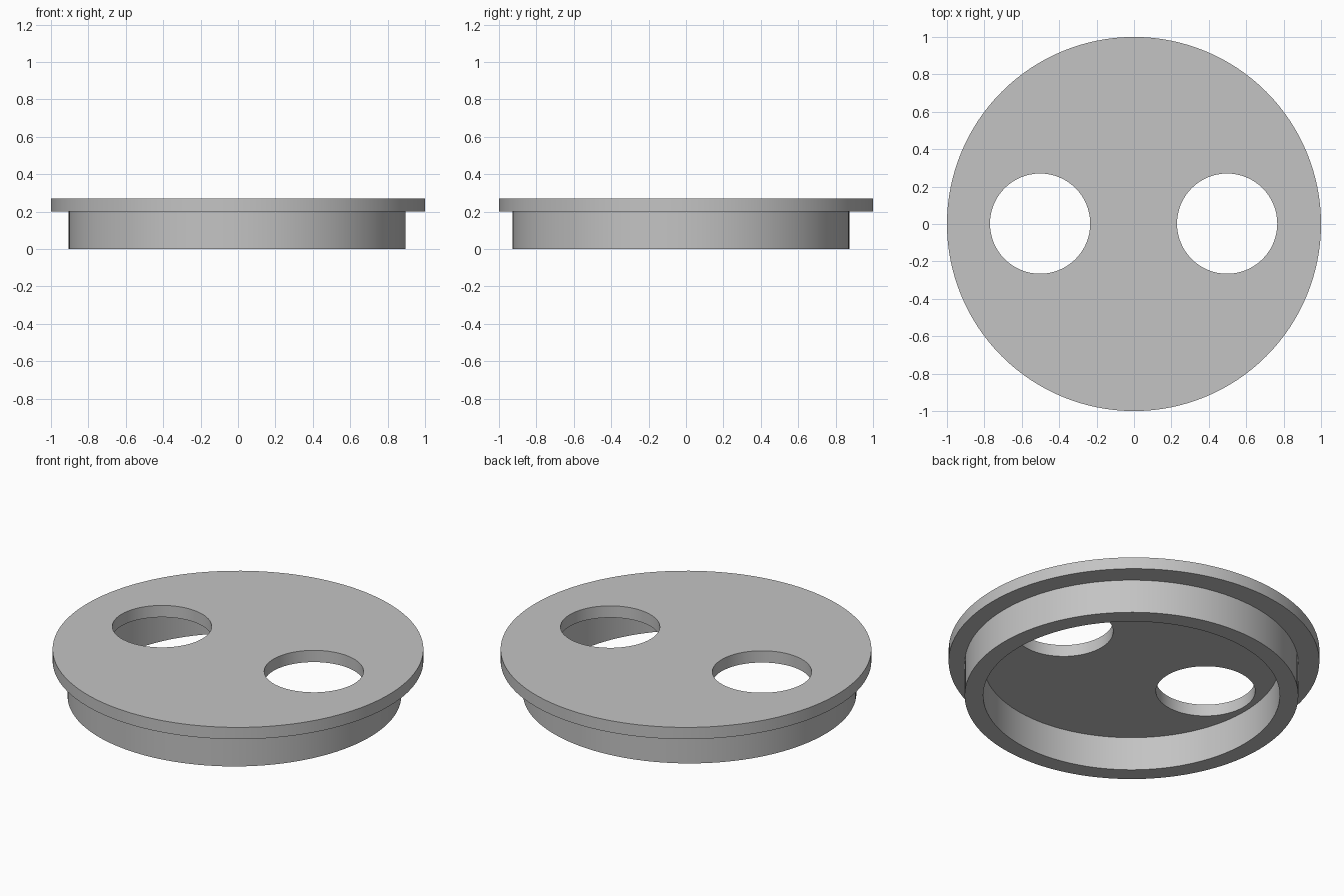
import bpy, bmesh, math
from mathutils import Matrix, Vector

cube = bpy.data.objects.get("Cube")
if cube:
    bpy.data.objects.remove(cube, do_unlink=True)

grey = bpy.data.materials.new("plain grey")
grey.use_nodes = True
colour = (0.55, 0.55, 0.55, 1)
grey.diffuse_color = colour
grey.node_tree.nodes["Principled BSDF"].inputs["Base Color"].default_value = colour


def perforated_disc(name, outline, holes, bottom, top):
    """Extrude a circular outline with round holes; circles are (x, y, radius, sides)."""
    bm = bmesh.new()
    for x, y, radius, sides in [outline] + holes:
        bmesh.ops.create_circle(bm, segments=sides, radius=radius,
                                matrix=Matrix.Translation((x, y, bottom)))
    bmesh.ops.triangle_fill(bm, edges=bm.edges[:], use_beauty=True, normal=(0, 0, 1))
    result = bmesh.ops.extrude_face_region(bm, geom=bm.faces[:], use_keep_orig=True)
    raised = [g for g in result["geom"] if isinstance(g, bmesh.types.BMVert)]
    bmesh.ops.translate(bm, verts=raised, vec=Vector((0, 0, top - bottom)))
    bmesh.ops.recalc_face_normals(bm, faces=bm.faces[:])

    mesh = bpy.data.meshes.new(name)
    bm.to_mesh(mesh)
    bm.free()
    mesh.materials.append(grey)
    obj = bpy.data.objects.new(name, mesh)
    bpy.context.collection.objects.link(obj)
    bpy.ops.object.select_all(action="DESELECT")
    obj.select_set(True)
    bpy.context.view_layer.objects.active = obj
    bpy.ops.object.shade_smooth_by_angle(angle=math.radians(30))
    return obj


# Wide top plate with two round openings
openings = [(side * 0.5 - 0.002, 0.002, 0.268, 64) for side in (-1, 1)]
perforated_disc("top_plate", (0, 0, 1, 128), openings, 0.2, 0.27)

# Slightly off-centre rim under the plate
rim_x, rim_y = -0.005, -0.027
perforated_disc("lower_rim", (rim_x, rim_y, 0.9, 128), [(rim_x, rim_y, 0.8, 128)], 0, 0.2)
